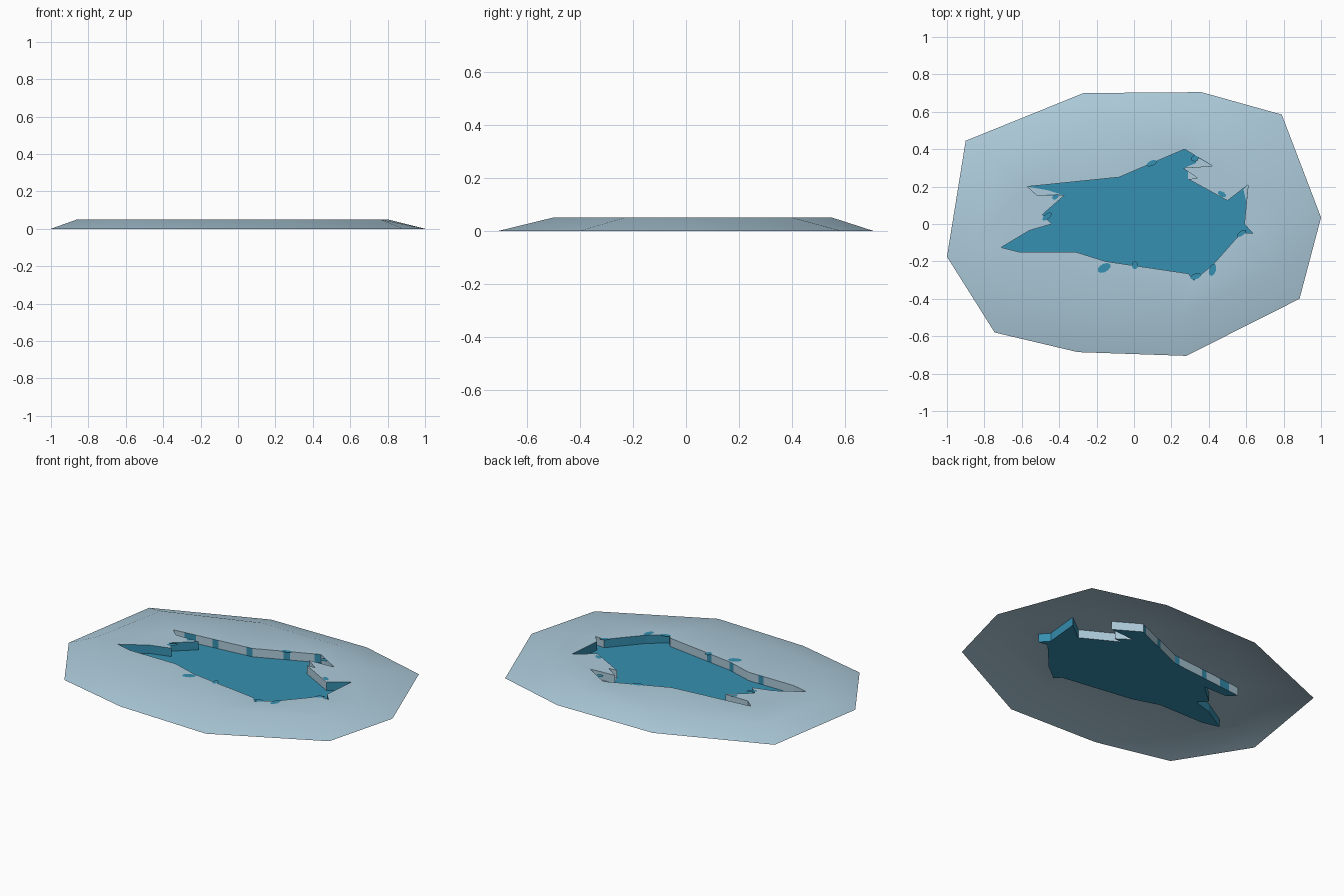
import bpy, bmesh, math
from mathutils import Vector

if "Cube" in bpy.data.objects:
    bpy.data.objects.remove(bpy.data.objects["Cube"])

TOP = 0.05


def material(name, color):
    m = bpy.data.materials.new(name)
    m.diffuse_color = (*color, 1)
    m.use_nodes = True
    m.node_tree.nodes["Principled BSDF"].inputs["Base Color"].default_value = m.diffuse_color
    return m


ICE = material("pale ice", (0.42, 0.60, 0.71))
WATER = material("teal water", (0.037, 0.28, 0.44))

# Outer foot of the ice sheet and its upper rim, both clockwise from the left
FOOT = [(-.90, .445), (-.27, .70), (.36, .705), (.79, .585), (1, .035),
        (.885, -.40), (.28, -.705), (-.30, -.685), (-.745, -.58), (-1, -.175)]
RIM = [(-.76, .36), (-.22, .55), (.30, .55), (.64, .40), (.80, .03),
       (.76, -.23), (.23, -.50), (-.25, -.50), (-.63, -.42), (-.86, -.12)]

# Jagged hole outline; third value 1 = the wall to the next point is teal
HOLE = [(-.57, .20, 0), (-.08, .25, 0), (.27, .40, 0), (.42, .31, 0),
        (.26, .30, 0), (.34, .245, 0), (.29, .24, 0), (.50, .125, 1),
        (.61, .21, 1), (.59, 0, 1), (.635, -.05, 0), (.575, -.045, 1),
        (.42, -.22, 1), (.32, -.30, 1), (.29, -.265, 0), (-.15, -.20, 0),
        (-.31, -.15, 0), (-.61, -.15, 0), (-.71, -.125, 1), (-.56, -.035, 1),
        (-.44, 0, 1), (-.49, .05, 1), (-.37, .155, 0), (-.52, .155, 0)]

# Teal splashes on the edge: x, y, half width, half height, turn
SPLASH = [(-.16, -.235, .038, .022, .5), (.005, -.22, .017, .022, 0),
          (.42, -.245, .018, .034, -.3), (.095, .325, .03, .014, .4),
          (-.465, .04, .03, .014, .7), (.47, .16, .025, .013, -.5),
          (.325, .35, .02, .016, 0), (-.42, .145, .02, .012, .6),
          (.575, -.05, .03, .012, .6), (.33, -.28, .03, .015, .3)]
# Additional teal spots on the long walls
SPOTS = [(-.46, .21), (-.30, .23), (-.10, .25), (.09, .325), (.25, .39),
         (-.16, -.20), (0, -.22), (-.40, -.15)]


def finish(name, bm, mats, smooth=False):
    me = bpy.data.meshes.new(name)
    for f in bm.faces:
        f.smooth = smooth
    bm.to_mesh(me)
    bm.free()
    for m in mats:
        me.materials.append(m)
    ob = bpy.data.objects.new(name, me)
    bpy.context.collection.objects.link(ob)
    return ob


def ring(bm, pts, z):
    return [bm.verts.new((p[0], p[1], z)) for p in pts]


def loop_edges(bm, vs):
    return [bm.edges.new((vs[i], vs[(i + 1) % len(vs)])) for i in range(len(vs))]


def face_up(bm):
    bm.normal_update()
    for f in bm.faces:
        if f.normal.z < 0:
            f.normal_flip()


def plate(name, pts, z, mat):
    bm = bmesh.new()
    bmesh.ops.triangle_fill(bm, use_beauty=True, edges=loop_edges(bm, ring(bm, pts, z)))
    face_up(bm)
    return finish(name, bm, [mat])


# Ice sheet: smooth open shell with the hole left in its top
bm = bmesh.new()
foot, rim, hole = ring(bm, FOOT, 0), ring(bm, RIM, TOP), ring(bm, HOLE, TOP)
bmesh.ops.triangle_fill(bm, use_beauty=True,
                        edges=loop_edges(bm, rim) + loop_edges(bm, hole))
for i in range(len(foot)):
    j = (i + 1) % len(foot)
    bm.faces.new((foot[i], foot[j], rim[j], rim[i]))
face_up(bm)
finish("ice_sheet", bm, [ICE], smooth=True)

# Hole walls: cut into short panels, teal on the ends and at the spots
bm = bmesh.new()
for i, (x, y, teal) in enumerate(HOLE):
    a, b = Vector((x, y, 0)), Vector((*HOLE[(i + 1) % len(HOLE)][:2], 0))
    n = max(1, round((b - a).length / 0.035))
    cols = [a.lerp(b, k / n) for k in range(n + 1)]
    up = Vector((0, 0, TOP))
    for p, q in zip(cols, cols[1:]):
        f = bm.faces.new([bm.verts.new(v) for v in (p, q, q + up, p + up)])
        mid = (p + q) / 2
        spot = any(math.hypot(mid.x - s[0], mid.y - s[1]) < 0.024 for s in SPOTS)
        f.material_index = 1 if teal or spot else 0
bmesh.ops.remove_doubles(bm, verts=bm.verts, dist=1e-5)
bm.normal_update()
for f in bm.faces:      # outline runs clockwise, so inward is to its right
    e = f.verts[1].co - f.verts[0].co
    if f.normal.dot(Vector((e.y, -e.x, 0))) < 0:
        f.normal_flip()
finish("hole_walls", bm, [ICE, WATER])

# Water floor, with frozen tips in the narrow cracks
plate("water", HOLE, 0, WATER)
plate("frozen_tip_left", [(-.57, .20), (-.46, .18), (-.385, .157), (-.52, .156)], .002, ICE)
plate("frozen_tip_back", [(.34, .355), (.42, .31), (.27, .301), (.33, .325)], .002, ICE)
plate("frozen_tip_right", [(.61, .21), (.585, .185), (.60, .12)], .002, ICE)
plate("frozen_tip_middle", [(.34, .245), (.29, .24), (.29, .279)], .002, ICE)

# Splashes of water lying over the hole's edge
for k, (x, y, w, h, t) in enumerate(SPLASH):
    pts = []
    for s in range(10):
        u, v = w * math.cos(s * math.pi / 5), h * math.sin(s * math.pi / 5)
        pts.append((x + u * math.cos(t) - v * math.sin(t),
                    y + u * math.sin(t) + v * math.cos(t)))
    plate("splash_%d" % (k + 1), pts, TOP + .001, WATER)
